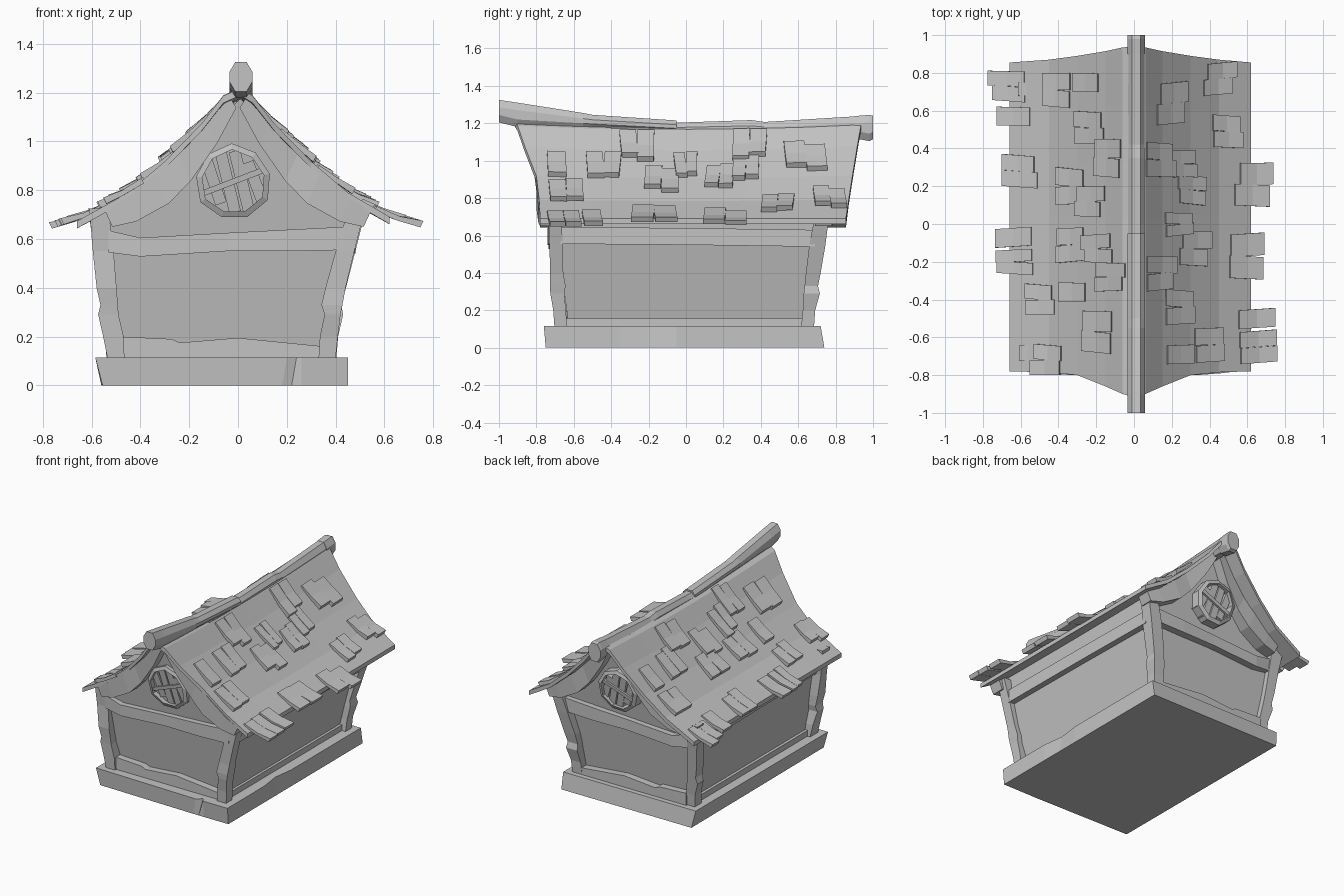
import bpy, bmesh, math, random
from mathutils import Vector

random.seed(4)
cube = bpy.data.objects.get("Cube")
if cube:
    bpy.data.objects.remove(cube, do_unlink=True)

grey = bpy.data.materials.new("plain grey")
grey.use_nodes = True
grey.diffuse_color = (0.55, 0.55, 0.55, 1)
grey.node_tree.nodes["Principled BSDF"].inputs["Base Color"].default_value = grey.diffuse_color


def loft(name, *solids, closed=False):
    """Skin each list of rings into a solid; all solids join in one object."""
    bm = bmesh.new()
    for rings in solids:
        rows = [[bm.verts.new(p) for p in ring] for ring in rings]
        n = len(rows[0])
        pairs = list(zip(rows, rows[1:]))
        if closed:
            pairs.append((rows[-1], rows[0]))
        else:
            bm.faces.new(rows[0][::-1])
            bm.faces.new(rows[-1])
        for a, b in pairs:
            for i in range(n):
                j = (i + 1) % n
                bm.faces.new((a[i], a[j], b[j], b[i]))
    bmesh.ops.recalc_face_normals(bm, faces=bm.faces)
    mesh = bpy.data.meshes.new(name)
    bm.to_mesh(mesh)
    bm.free()
    mesh.materials.append(grey)
    obj = bpy.data.objects.new(name, mesh)
    bpy.context.collection.objects.link(obj)
    return obj


def flat(x, y, z, hx, hy):
    """Horizontal rectangle."""
    return [(x - hx, y - hy, z), (x + hx, y - hy, z), (x + hx, y + hy, z), (x - hx, y + hy, z)]


def across_x(x, y0, y1, z0, z1):
    """Upright rectangle facing along x."""
    return [(x, y0, z0), (x, y1, z0), (x, y1, z1), (x, y0, z1)]


def across_y(y, x0, x1, z0, z1):
    """Upright rectangle facing along y."""
    return [(x0, y, z0), (x1, y, z0), (x1, y, z1), (x0, y, z1)]


def wall_y(z):
    """Distance of the leaning end walls from the centre."""
    return 0.61 + 0.14 * z


def interpolate(points, x):
    for (xa, za), (xb, zb) in zip(points, points[1:]):
        if x <= xb:
            break
    return za + (zb - za) * (x - xa) / (xb - xa)


ROOF = [(0, 1.2), (0.06, 1.165), (0.15, 1.055), (0.3, 0.908), (0.45, 0.785), (0.64, 0.68), (0.78, 0.632)]


def roof_z(x, y):
    lift = 0.03 * y * y * max(0, 1 - abs(x) / 0.64)
    return interpolate(ROOF, abs(x)) + lift


# Stone base with chipped front and side edges
foot = [(-0.555, -0.735), (0.18, -0.75), (0.22, -0.75), (0.26, -0.75), (0.45, -0.75),
        (0.45, -0.35), (0.45, -0.2), (0.45, -0.05), (0.45, 0.74), (-0.56, 0.74)]
rim = [(-0.585, -0.74), (0.2, -0.76), (0.24, -0.73), (0.26, -0.76), (0.45, -0.76),
       (0.45, -0.35), (0.43, -0.2), (0.45, -0.05), (0.45, 0.72), (-0.58, 0.72)]
loft("base", [[(x, y, 0) for x, y in foot], [(x, y, 0.115) for x, y in rim]])

# Flared walls with gables reaching into the roof
outline = [(-0.49, 0.1), (0.345, 0.1), (0.455, 0.62), (0.465, 0.755), (0.28, 0.905), (0.14, 1.045),
           (0.01, 1.175), (-0.14, 1.045), (-0.28, 0.905), (-0.54, 0.715), (-0.535, 0.62)]
loft("walls", [[(x, s * wall_y(z), z) for x, z in outline] for s in (-1, 1)])

# Rough corner posts
for end, s, ys in (("front", -1, (-0.67, -0.69, -0.7)), ("back", 1, (0.65, 0.675, 0.73))):
    for side, xs, shift in (("left", (0.365, 0.39, 0.487), 0), ("right", (-0.5, -0.535, -0.57), 0.015)):
        rings = []
        for z, step in ((0.11, 0), (0.2, 0.3), (0.29, 0.9), (0.33, 0.8), (0.4, 1.1), (0.55, 1.5), (0.725, 2)):
            x = interpolate(list(enumerate(xs)), step)
            y = interpolate(list(enumerate(ys)), step) - s * shift
            rings.append(flat(x, y, z, 0.037 + random.uniform(-0.005, 0.007), 0.037 + random.uniform(-0.005, 0.008)))
        loft(f"{end}_{side}_post", rings)

# Beams and sills on the end walls
for end, s in (("front", -1), ("back", 1)):
    loft(f"{end}_beam", [across_x(x, s * 0.66, s * (0.735 + d), z0, z1) for x, d, z0, z1 in
                         ((-0.53, -0.015, 0.545, 0.635), (-0.4, 0, 0.528, 0.605), (-0.05, 0, 0.55, 0.625),
                          (0.2, 0.005, 0.55, 0.638), (0.44, 0, 0.555, 0.65))])
    loft(f"{end}_sill", [across_x(x, s * 0.6, s * 0.685, 0.1, z1) for x, z1 in
                         ((-0.48, 0.2), (-0.27, 0.19), (-0.24, 0.175), (0, 0.195), (0.35, 0.16))])

# Beams and sills on the long walls
for side, s, top, low in (("left", 1, 0.45, 0.34), ("right", -1, -0.53, -0.48)):
    loft(f"{side}_beam", [across_y(y, top - s * 0.03, top + s * 0.032, z, z + 0.09)
                          for y, z in ((-0.67, 0.555), (0, 0.55), (0.69, 0.54))])
    loft(f"{side}_sill", [across_y(y, low - s * 0.03, low + s * 0.035, 0.1, 0.155) for y in (-0.65, 0.63)])

# Sagging roof slab
half = [(0.45, 0.785, 0.87), (0.3, 0.8, 0.89), (0.15, 0.86, 0.915), (0.06, 0.9, 0.935)]
columns = [(-0.66, 0.78, 0.855)] + [(-x, f, b) for x, f, b in half]
columns += [(0.01, 0.92, 0.94)] + half[::-1] + [(0.62, 0.78, 0.855)]
rings = []
for x, front, back in columns:
    ys = [-front + (front + back) * i / 6 for i in range(7)]
    rings.append([(x, y, roof_z(x, y)) for y in ys] + [(x, y, roof_z(x, y) - 0.03) for y in reversed(ys)])
loft("roof", rings)

# Curved boards hung under the roof ends
for end, s in (("front", -1), ("back", 1)):
    for side, m in (("left", 1), ("right", -1)):
        rings = []
        for x, z, h, y in ((0.02, 1.155, 0.022, 0.84), (0.11, 1.02, 0.038, 0.82), (0.22, 0.875, 0.045, 0.8),
                           (0.31, 0.782, 0.045, 0.8), (0.44, 0.7, 0.036, 0.79), (0.53, 0.67, 0.025, 0.78)):
            inner = (x - 0.6 * h, z - 0.8 * h)
            outer = (x + 0.6 * h, roof_z(x + 0.6 * h, y) - 0.02)
            corners = [(inner, 0.69), (outer, 0.69), (outer, y), (inner, y)]
            rings.append([(m * px, s * d, pz) for (px, pz), d in corners])
        loft(f"{end}_{side}_gable_board", rings)


# Ridge beam in two overlapping lengths
def ridge_ring(y, low, high, w=0.047):
    c = min(0.04, (high - low) * 0.35)
    profile = [(w * 0.5, low), (w, low + c), (w, high - c), (w * 0.5, high)]
    return [(0.012 + x, y, z) for x, z in profile] + [(0.012 - x, y, z) for x, z in reversed(profile)]


loft("front_ridge", [ridge_ring(*r) for r in ((-1, 1.205, 1.325), (-0.9, 1.18, 1.31), (-0.55, 1.17, 1.255),
                                              (-0.5, 1.17, 1.245), (-0.05, 1.15, 1.215))])
loft("back_ridge", [ridge_ring(*r, 0.043) for r in ((-0.4, 1.13, 1.2), (0, 1.13, 1.205), (0.35, 1.13, 1.217),
                                                    (0.42, 1.13, 1.207), (0.92, 1.13, 1.238))])
loft("ridge_end", [ridge_ring(*r) for r in ((0.9, 1.12, 1.238), (0.98, 1.105, 1.245), (1, 1.115, 1.24))])

# Round slatted windows in the gables
WX, WZ = -0.02, 0.835
for end, s, lean in (("front", -1, -0.01), ("back", 1, 0.025)):
    def spot(u, v, out):
        return (WX + u, s * (wall_y(WZ + v) + out + lean), WZ + v)

    def bar(u0, v0, u1, v1, w, out):
        along = Vector((u1 - u0, v1 - v0)).normalized() * w
        rings = []
        for u, v in ((u0, v0), (u1, v1)):
            a, b = (u - along.y, v + along.x), (u + along.y, v - along.x)
            rings.append([spot(*a, -0.03), spot(*b, -0.03), spot(*b, out), spot(*a, out)])
        return rings

    rings = []
    for i in range(9):
        a = math.tau * (i + 0.3) / 9
        r = 0.156 + random.uniform(-0.008, 0.006)
        c, d = math.cos(a), math.sin(a)
        rings.append([spot(c * q, d * q, o) for q, o in ((r, -0.03), (r, 0.035), (r - 0.025, 0.045), (r - 0.025, -0.03))])
    loft(f"{end}_window_frame", rings, closed=True)
    loft(f"{end}_window_slats",
         *[bar(u + 0.03, -h, u - 0.03, h, 0.024, 0.022) for u, h in ((-0.08, 0.09), (-0.022, 0.125), (0.036, 0.125), (0.09, 0.08))])
    loft(f"{end}_window_bar", bar(-0.13, -0.05, 0.13, 0.05, 0.012, 0.035))

# Loose clusters of shingles: centre x, centre y, cluster width along the ridge
clusters = [(-0.66, 0.73, 0.16), (-0.62, 0.57, 0.1), (-0.6, 0.28, 0.17), (-0.62, -0.07, 0.1), (-0.63, -0.2, 0.13),
            (-0.41, 0.71, 0.18), (-0.24, 0.75, 0.1), (-0.23, 0.51, 0.17), (-0.14, 0.35, 0.2), (-0.33, 0.2, 0.19),
            (-0.23, 0.12, 0.16), (-0.34, -0.11, 0.18), (-0.19, -0.13, 0.15), (-0.12, -0.28, 0.15), (-0.31, -0.36, 0.1),
            (-0.49, -0.4, 0.16), (-0.19, -0.57, 0.22), (-0.46, -0.72, 0.16), (0.45, 0.77, 0.17), (0.2, 0.64, 0.22),
            (0.49, 0.49, 0.17), (0.14, 0.34, 0.18), (0.25, 0.32, 0.14), (0.31, 0.18, 0.15)]
clusters += [(0.63, 0.21, 0.23), (0.23, 0, 0.12), (0.32, -0.13, 0.18), (0.6, -0.17, 0.24), (0.14, -0.26, 0.18),
             (0.23, -0.44, 0.18), (0.65, -0.5, 0.1), (0.23, -0.69, 0.1), (0.39, -0.64, 0.18), (0.66, -0.65, 0.17)]


def shingle(x, y0, y1):
    s = 1 if x > 0 else -1
    reach = random.uniform(0.062, 0.074) + (0.018 if abs(x) > 0.55 else 0)
    skew = random.uniform(-0.008, 0.008)
    rings = []
    for t, under, over in ((-1, -0.012, 0.01), (0, 0, 0.018), (1, 0.004, 0.03)):
        px = x + s * t * reach
        ring = []
        for y, o in ((y0, under), (y1, under), (y1, over), (y0, over)):
            ring.append((px + s * o * 0.5, y + skew * t, roof_z(px, y) + o))
        rings.append(ring)
    return rings


for side, s in (("left", 1), ("right", -1)):
    solids = []
    for x, y, width in clusters:
        if x * s < 0:
            continue
        count = 2 if width > 0.11 else 1
        step = width / count
        for i in range(count):
            y0 = y - width / 2 + i * step
            solids.append(shingle(x + random.uniform(-0.012, 0.012), y0, y0 + step - 0.001))
    loft(f"{side}_shingles", *solids)
